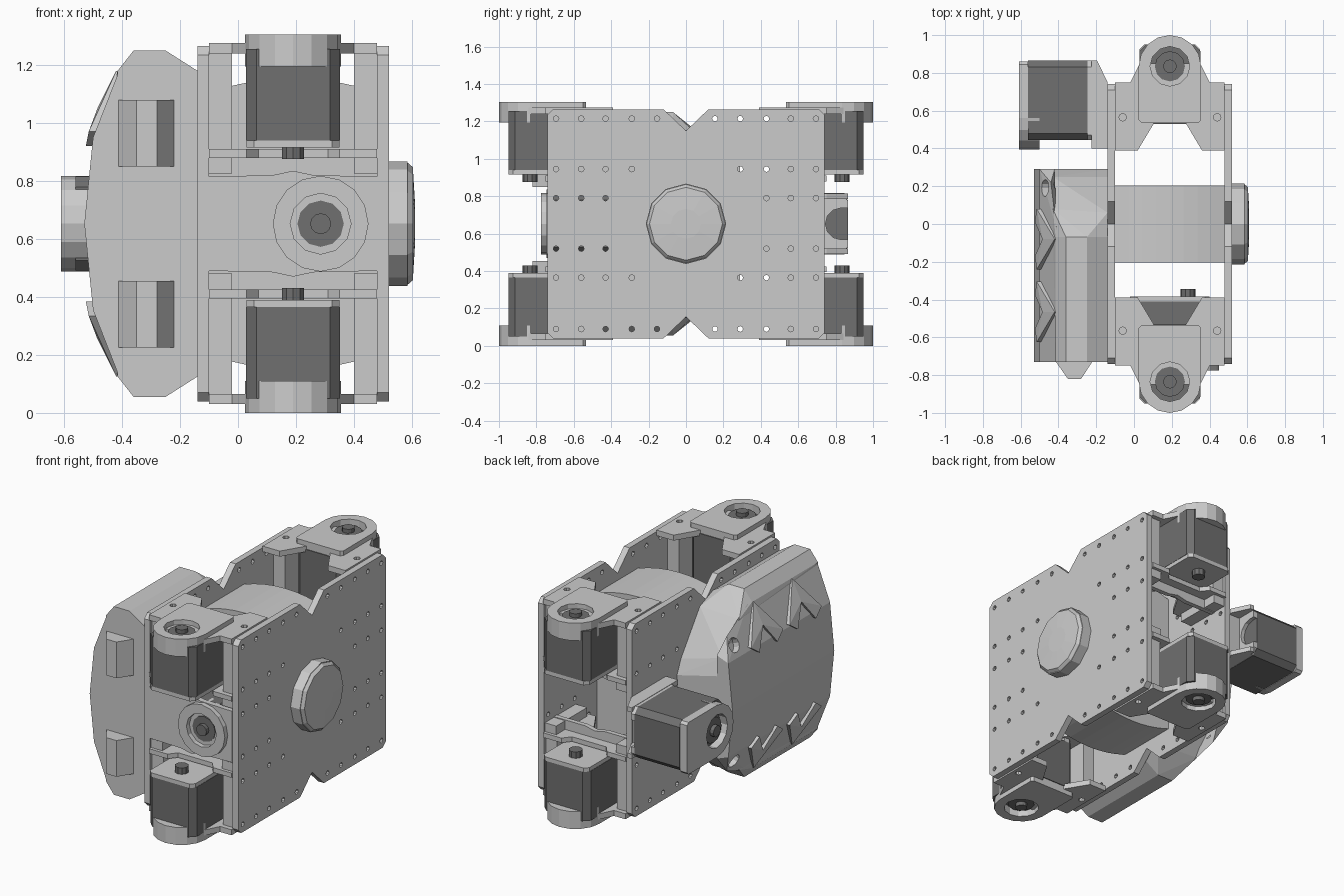
import bpy, bmesh
from math import sin, cos, pi
from mathutils import Matrix, Vector

if "Cube" in bpy.data.objects:
    bpy.data.objects.remove(bpy.data.objects["Cube"])

MID = 0.6525  # height of the symmetry plane

dark = bpy.data.materials.new("dark_grey")
dark.diffuse_color = (.16, .16, .16, 1)
dark.use_nodes = True
dark.node_tree.nodes["Principled BSDF"].inputs["Base Color"].default_value = dark.diffuse_color


def frame(u, v, w, o=(0, 0, 0)):
    m = Matrix((u, v, w)).transposed().to_4x4()
    m.translation = o
    return m


X, Y, Z = Vector((1, 0, 0)), Vector((0, 1, 0)), Vector((0, 0, 1))
AX = frame(Y, Z, X)     # profile in y,z, thickness along x
AZ = frame(X, Y, Z)     # profile in x,y, thickness along z
AY = frame(X, Z, -Y)    # profile in x,z, thickness along -y


def add(name, mesh, mirror=""):
    """Link a mesh; mirror may contain y and/or z (about the mid plane)."""
    ob = bpy.data.objects.new(name, mesh)
    bpy.context.collection.objects.link(ob)
    mesh.transform(Matrix.Translation((0, 0, -MID)))
    ob.location.z = MID
    if mirror:
        mod = ob.modifiers.new("mirror", 'MIRROR')
        mod.use_axis = (False, 'y' in mirror, 'z' in mirror)
        mod.use_mirror_merge = False
    return ob


def slab(name, loops, lo, hi, m, mirror="", mat=None):
    """Extrude an outline (first loop) with holes (other loops) from lo to hi."""
    cu = bpy.data.curves.new(name, 'CURVE')
    cu.dimensions, cu.fill_mode = '2D', 'BOTH'
    cu.extrude = (hi - lo) / 2
    for loop in loops:
        sp = cu.splines.new('POLY')
        sp.points.add(len(loop) - 1)
        for p, (a, b) in zip(sp.points, loop):
            p.co = (a, b, 0, 1)
        sp.use_cyclic_u = True
    tmp = bpy.data.objects.new("tmp", cu)
    bpy.context.collection.objects.link(tmp)
    dg = bpy.context.evaluated_depsgraph_get()
    mesh = bpy.data.meshes.new_from_object(tmp.evaluated_get(dg))
    bpy.data.objects.remove(tmp)
    bm = bmesh.new()
    bm.from_mesh(mesh)
    bmesh.ops.remove_doubles(bm, verts=bm.verts, dist=1e-5)
    bmesh.ops.recalc_face_normals(bm, faces=bm.faces)
    for f in bm.faces:
        f.smooth = False
        f.material_index = 0
    bm.to_mesh(mesh)
    bm.free()
    if mat:
        mesh.materials.clear()
        mesh.materials.append(mat)
    mesh.transform(m @ Matrix.Translation((0, 0, (lo + hi) / 2)))
    return add(name, mesh, mirror)


def hull(name, pts, mirror=""):
    bm = bmesh.new()
    for p in pts:
        bm.verts.new(p)
    bmesh.ops.convex_hull(bm, input=bm.verts)
    bmesh.ops.delete(bm, geom=[v for v in bm.verts if not v.link_faces], context='VERTS')
    bmesh.ops.recalc_face_normals(bm, faces=bm.faces)
    mesh = bpy.data.meshes.new(name)
    bm.to_mesh(mesh)
    bm.free()
    return add(name, mesh, mirror)


def circ(r, n=12, c=(0, 0), a0=0.0, a1=2 * pi):
    full = a1 - a0 > 6.28
    return [(c[0] + r * cos(a0 + (a1 - a0) * i / n), c[1] + r * sin(a0 + (a1 - a0) * i / n))
            for i in range(n if full else n + 1)]


def rect(a0, a1, b0, b1, c=0.0):
    if not c:
        return [(a0, b0), (a1, b0), (a1, b1), (a0, b1)]
    return [(a0 + c, b0), (a1 - c, b0), (a1, b0 + c), (a1, b1 - c),
            (a1 - c, b1), (a0 + c, b1), (a0, b1 - c), (a0, b0 + c)]


def servo(name, m, mirror="", round_cap=False):
    """Motor block: cap at w=0, body down to w=-0.39, length along u."""
    slab(name + "_body", [rect(-.305, .115, -.162, .162, .035)], -.365, -.05, m, mirror, dark)
    notch = [(-.305, .085)] + circ(.085, 6, (-.27, 0), pi / 2, -pi / 2) + [(-.305, -.085)]
    end = [(-.27, -.16), (.09, -.16), (.115, -.135), (.115, .135), (.09, .16), (-.27, .16), (-.305, .125)]
    slab(name + "_end_plate", [end + notch + [(-.305, -.125)]], -.39, -.365, m, mirror)
    arc = circ(.165, 8, (0, 0), -pi / 2, pi / 2)
    tail = [(-.285, .165), (-.3, .15), (-.3, -.15), (-.285, -.165)]
    slab(name + "_cap", [circ(.165, 16) if round_cap else arc + tail, circ(.105)], -.05, 0, m, mirror)
    slab(name + "_cap_skirt", [arc], -.11, -.05, m, mirror)
    slab(name + "_horn", [circ(.08)], -.055, -.025, m, mirror, dark)
    slab(name + "_screw", [circ(.036)], -.03, 0, m, mirror, dark)
    slab(name + "_rear_boss", [circ(.04, 10)], -.43, -.38, m, mirror, dark)


# side plates with V notches and drilled holes
half = [(-.12, 1.265), (-.71, 1.265), (-.74, 1.235), (-.74, .07), (-.71, .04), (-.12, .04)]
outline = [(0, 1.15)] + half + [(0, .155)] + [(-a, b) for a, b in reversed(half)]
cols = [.695, .56, .43, .29, .155]
holes = [circ(.015, 8, (s * a, b)) for b, n in
         ((1.215, 5), (.945, 4), (.79, 3), (.52, 3), (.365, 4), (.09, 5))
         for a in cols[:n] for s in (-1, 1)]
slab("right_side_plate", [outline] + holes, .48, .52, AX)
slab("left_side_plate", [outline] + holes, -.14, -.10, AX)

# round boss on the right plate
slab("round_boss", [circ(.215, 12, (0, MID))], .515, .585, AX)
hull("round_boss_dome", [(x, a, MID + b) for x, r in ((.58, .215), (.603, .195), (.61, .08))
                         for a, b in circ(r)])

# central body with arched top and bottom
xs = [-.10 + .58 * i / 8 for i in range(9)]
top = [(x, 1.155 - .6 * (x - .19) ** 2) for x in xs]
slab("central_body", [top + [(x, 2 * MID - z) for x, z in reversed(top)]], -.205, .205, AY)

# four corner motors
servo("leg_motor", frame(Y, -X, Z, (.19, .835, 1.305)), "yz")

# corner brackets: outer plate, inner plate, side webs
inner = [(.48, .39), (.36, .39), (.27, .54), (.11, .54), (.02, .39), (-.10, .39)]
screws = [circ(.02, 8, (x, .565)) for x in (-.06, .44)]
slab("bracket_outer_plate", [inner + [(-.10, .75), (-.02, .75), (.03, .85), (.35, .85), (.40, .75), (.48, .75)]]
     + screws, 1.24, 1.275, AZ, "yz")
slab("bracket_inner_plate", [inner + [(-.10, .75), (.03, .75), (.07, .70), (.31, .70), (.35, .75), (.48, .75)]]
     + screws, .88, .91, AZ, "yz")
for side, a, b in (("left", -.10, -.02), ("right", .40, .48)):
    slab("bracket_web_" + side, [rect(a, b, .50, .72)], .91, 1.24, AZ, "yz")
    slab("bracket_foot_" + side, [rect(a, b, .42, .73)], .825, .88, AZ, "yz")

# front motor and its bracket
servo("front_motor", frame(X, Z, -Y, (.285, -.775, MID)), "", True)
edge = [(-.10, .815), (.12, .82), (.19, .835), (.26, .82), (.48, .815)]
slab("front_motor_bracket", [edge + [(x, 2 * MID - z) for x, z in reversed(edge)]], .71, .745, AY)
# matching bracket flanges at the rear
slab("rear_flange", [[(-.10, .82), (.12, .82), (.19, .835), (.26, .82), (.48, .82), (.48, .88), (-.10, .88)]],
     -.64, -.61, AY, "z")

# motor on the left rear and its bracket
servo("left_motor", frame(-Y, Z, -X, (-.61, .56, MID)))
slab("left_motor_bracket", [[(-.225, .40), (-.14, .40), (-.14, .75), (-.195, .865), (-.225, .865)]],
     .785, .815, AZ, "z")
slab("left_motor_mount", [rect(.40, .73, .50, .81)], -.22, -.14, AX)

# left shell: faceted core and outer face
core, face = [], []
for s in (1, -1):
    pts = [(x, y, z) for x, z in ((-.14, 1.18), (-.25, 1.25), (-.36, 1.25), (-.415, 1.18))
           for y in (-.73, -.07)]
    pts += [(-.43, .08, 1.13), (-.14, .06, 1.13), (-.43, .25, .95), (-.14, .25, .87),
            (-.14, .29, .78), (-.43, .29, .85)]
    core += [(x, y, MID + s * (z - MID)) for x, y, z in pts]
    pts = [(-.41, -.73, 1.18), (-.50, -.73, .95), (-.53, -.73, MID), (-.41, -.03, 1.18), (-.44, .22, 1.08),
           (-.50, .29, .95), (-.53, .29, MID), (-.42, .29, .98)]
    face += [(x, y, MID + s * (z - MID)) for x, y, z in pts]
hull("shell_core", core)
shell = hull("shell_face", face)

# screw holes in the shell face
axis = Vector((-.93, 0, .36)).normalized()
cutter = slab("hole_cutter", [circ(.045)], -.04, .08, frame(Y, axis.cross(Y), axis, (-.47, .19, 1.02)), "z")
cutter.hide_render = True
cutter.hide_set(True)
cut = shell.modifiers.new("holes", 'BOOLEAN')
cut.object, cut.operation, cut.solver = cutter, 'DIFFERENCE', 'EXACT'

# chevron teeth on the shell face
for i, yc in enumerate((-.08, -.465)):
    for side, s in (("back", 1), ("front", -1)):
        leg = [(-.42, 0, 1.18), (-.515, s * .16, .97), (-.525, s * .09, .92), (-.485, 0, 1.05)]
        hull("shell_tooth_%s_%d" % (side, i),
             [(x + d, yc + y, z) for x, y, z in leg for d in (0, .07)], "z")

# pads on the front end of the shell
slab("shell_front_pad", [[(-.42, -.72), (-.35, -.82), (-.28, -.82), (-.215, -.72)]], .85, 1.08, AZ, "z")
